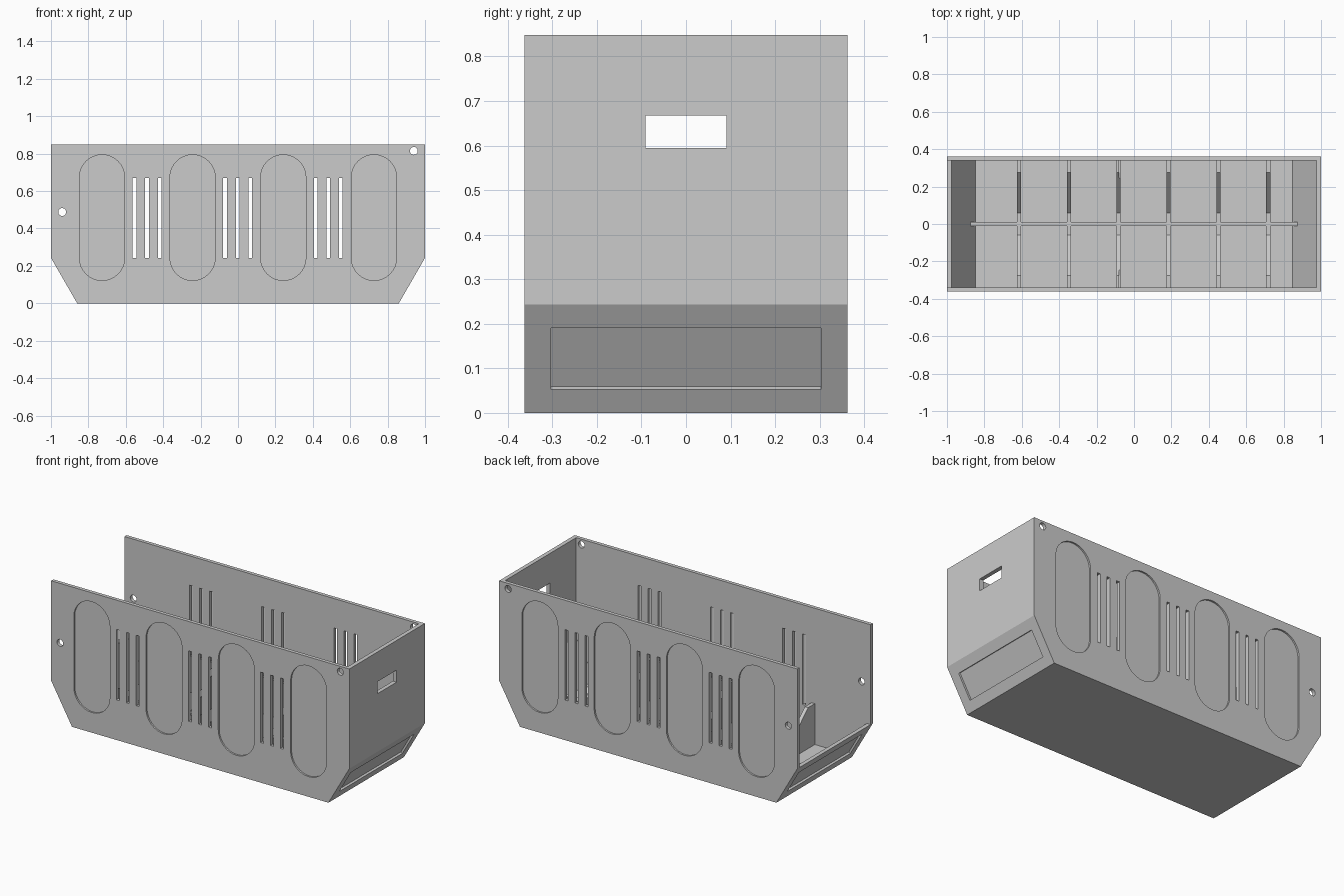
import bpy, bmesh, math
from mathutils import Vector

if "Cube" in bpy.data.objects:
    bpy.data.objects.remove(bpy.data.objects["Cube"])

grey = bpy.data.materials.new("grey plastic")
grey.diffuse_color = (0.6, 0.6, 0.6, 1)
grey.use_nodes = True
grey.node_tree.nodes["Principled BSDF"].inputs["Base Color"].default_value = grey.diffuse_color

W, H = 0.362, 0.848          # half depth, height
FOOT, KNEE = 0.86, 0.243     # floor half length, height of the sloped ends


def prism(name, points, direction):
    """Solid made by sweeping a planar outline along a direction."""
    bm = bmesh.new()
    face = bm.faces.new([bm.verts.new(p) for p in points])
    ext = bmesh.ops.extrude_face_region(bm, geom=[face])
    moved = [v for v in ext["geom"] if isinstance(v, bmesh.types.BMVert)]
    bmesh.ops.translate(bm, verts=moved, vec=Vector(direction))
    bmesh.ops.recalc_face_normals(bm, faces=bm.faces)
    mesh = bpy.data.meshes.new(name)
    bm.to_mesh(mesh)
    bm.free()
    mesh.materials.append(grey)
    ob = bpy.data.objects.new(name, mesh)
    bpy.context.collection.objects.link(ob)
    return ob


def xz_prism(name, outline, y0, y1):
    return prism(name, [(x, y0, z) for x, z in outline], (0, y1 - y0, 0))


def rect(x0, x1, z0, z1):
    return [(x0, z0), (x1, z0), (x1, z1), (x0, z1)]


def stadium(x, z0, z1, r, n=16):
    """Upright outline with half-round ends."""
    pts = []
    for zc, start in ((z1 - r, 0), (z0 + r, math.pi)):
        for i in range(n + 1):
            a = start + math.pi * i / n
            pts.append((x + r * math.cos(a), zc + r * math.sin(a)))
    return pts


def circle(x, z, r, n=24):
    return [(x + r * math.cos(math.tau * i / n), z + r * math.sin(math.tau * i / n))
            for i in range(n)]


def cut(ob, cutters):
    """Subtract the cutters from the object."""
    bpy.context.view_layer.objects.active = ob
    for c in cutters:
        m = ob.modifiers.new("cut", 'BOOLEAN')
        m.operation, m.solver, m.object = 'DIFFERENCE', 'EXACT', c
        bpy.ops.object.modifier_apply(modifier=m.name)


# Bin shell with sloped ends, open top and one open end
shell = xz_prism("bin_shell", [(-FOOT, 0), (FOOT, 0), (1, KNEE), (1, H), (-1, H), (-1, KNEE)], -W, W)
inside = [(-0.847, 0.022), (0.847, 0.022), (0.975, KNEE), (0.975, 1), (-1.1, 1),
          (-1.1, KNEE), (-0.975, KNEE)]
cutters = [xz_prism("cavity_cutter", inside, -0.34, 0.34)]

# Vent slots through both long walls
slots = [xz_prism("slot_cutter", rect(g + d - 0.01, g + d + 0.01, 0.243, 0.67), -0.5, 0.5)
         for g in (-0.486, -0.002, 0.482) for d in (-0.067, 0, 0.067)]
cutters += slots

# Screw holes
for x, z in ((0.94, 0.815), (-0.94, 0.488)):
    cutters.append(xz_prism("hole_cutter", circle(x, z, 0.021), -0.5, 0.5))

# Shallow rounded panels on the outer faces
for x in (-0.727, -0.243, 0.242, 0.727):
    for s in (-1, 1):
        cutters.append(xz_prism("panel_cutter", stadium(x, 0.122, 0.794, 0.121),
                                s * (W - 0.01), s * 0.5))

# Grip opening in the closed end
cutters.append(xz_prism("grip_cutter", rect(0.9, 1.1, 0.595, 0.668), -0.091, 0.091))

# Recessed label fields on the sloped ends
slope = Vector((1 - FOOT, KNEE)).normalized()
normal = Vector((slope.y, -slope.x))
for s in (-1, 1):
    ends = [Vector((FOOT + z * (1 - FOOT) / KNEE, z)) for z in (0.053, 0.19)]
    loop = [ends[0] - normal * 0.012, ends[1] - normal * 0.012,
            ends[1] + normal * 0.05, ends[0] + normal * 0.05]
    cutters.append(xz_prism("label_cutter", [(s * p.x, p.y) for p in loop], -0.303, 0.303))

cut(shell, cutters)

# Lengthwise floor rib
xz_prism("long_rib", [(-0.85, 0.012), (0.85, 0.012), (0.88, 0.07), (-0.88, 0.07)], -0.011, 0.011)

# Cross ribs, low in the middle and rising to the side walls
half = [(0.06, 0.07), (0.275, 0.27), (0.345, 0.27), (0.345, 0.012)]
profile = half + [(-y, z) for y, z in reversed(half)]
for i in range(6):
    x = -0.615 + 0.2665 * i
    rib = prism("cross_rib", [(x - 0.011, y, z) for y, z in profile], (0.022, 0, 0))
    hits = [c for c in slots if abs(c.data.vertices[0].co.x + 0.01 - x) < 0.021]
    cut(rib, hits)

# Remove the helpers
for c in cutters:
    bpy.data.objects.remove(c)
